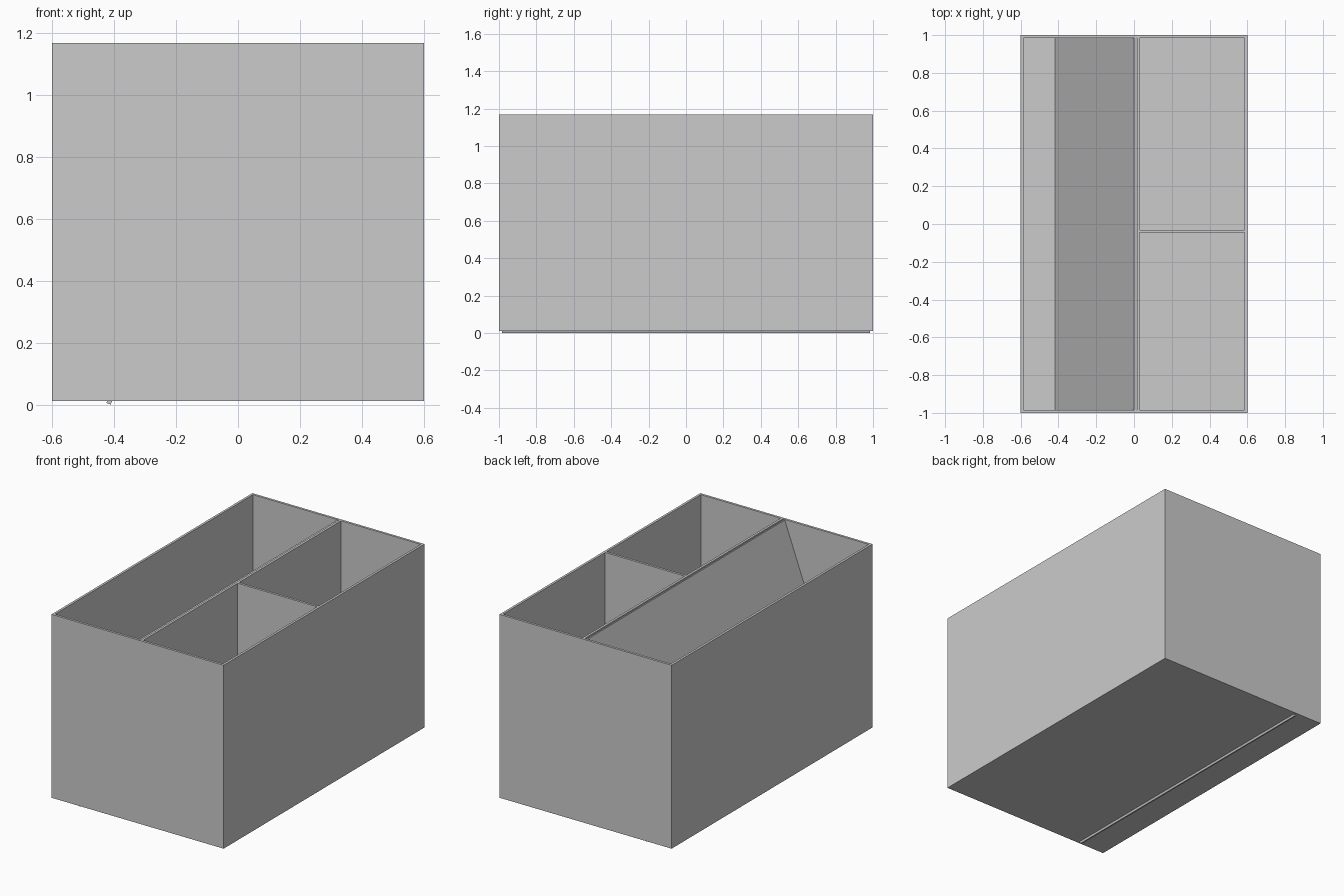
import bpy
import math

if "Cube" in bpy.data.objects:
    bpy.data.objects.remove(bpy.data.objects["Cube"], do_unlink=True)

# Single plain grey
grey = bpy.data.materials.new("plain_grey")
grey.use_nodes = True
colour = (0.6, 0.6, 0.6, 1)
grey.diffuse_color = colour
grey.node_tree.nodes["Principled BSDF"].inputs["Base Color"].default_value = colour


def block(name, low, high):
    """Box between two opposite corners."""
    centre = [(a + b) / 2 for a, b in zip(low, high)]
    bpy.ops.mesh.primitive_cube_add(size=1, location=centre)
    obj = bpy.context.object
    obj.name = name
    obj.scale = [b - a for a, b in zip(low, high)]
    bpy.ops.object.transform_apply(location=False, rotation=False, scale=True)
    obj.data.materials.append(grey)
    return obj


HALF_X, HALF_Y = 0.6, 1.0
BOTTOM, TOP = 0.012, 1.168
WALL = 0.015
IN_X, IN_Y = HALF_X - WALL, HALF_Y - WALL
FLOOR = BOTTOM + WALL

# Outer box, hollowed into one long and two short compartments
box = block("storage_box", (-HALF_X, -HALF_Y, BOTTOM), (HALF_X, HALF_Y, TOP))
compartments = {
    "long_pocket": (-IN_X, 0.015, -IN_Y, IN_Y),
    "front_pocket": (0.03, IN_X, -IN_Y, -0.046),
    "back_pocket": (0.03, IN_X, -0.031, IN_Y),
}
for name, (x0, x1, y0, y1) in compartments.items():
    cutter = block(name, (x0, y0, FLOOR), (x1, y1, TOP + 0.1))
    cutter.hide_render = True
    cut = box.modifiers.new(name, 'BOOLEAN')
    cut.operation = 'DIFFERENCE'
    cut.solver = 'EXACT'
    cut.object = cutter
    bpy.context.view_layer.objects.active = box
    bpy.ops.object.modifier_apply(modifier=cut.name)
    bpy.data.objects.remove(cutter, do_unlink=True)

# Sloping panel leaning on the divider, its foot passing through the floor
foot_x, foot_z = -0.418, 0.0025
head_x, head_z = 0.008, 1.162
rise, run = head_z - foot_z, head_x - foot_x
length = math.hypot(rise, run)
panel = block("sloping_panel", (-WALL / 2, -IN_Y, -length / 2),
              (WALL / 2, IN_Y, length / 2))
panel.location = ((foot_x + head_x) / 2, 0, (foot_z + head_z) / 2)
panel.rotation_euler.y = math.atan2(run, rise)
